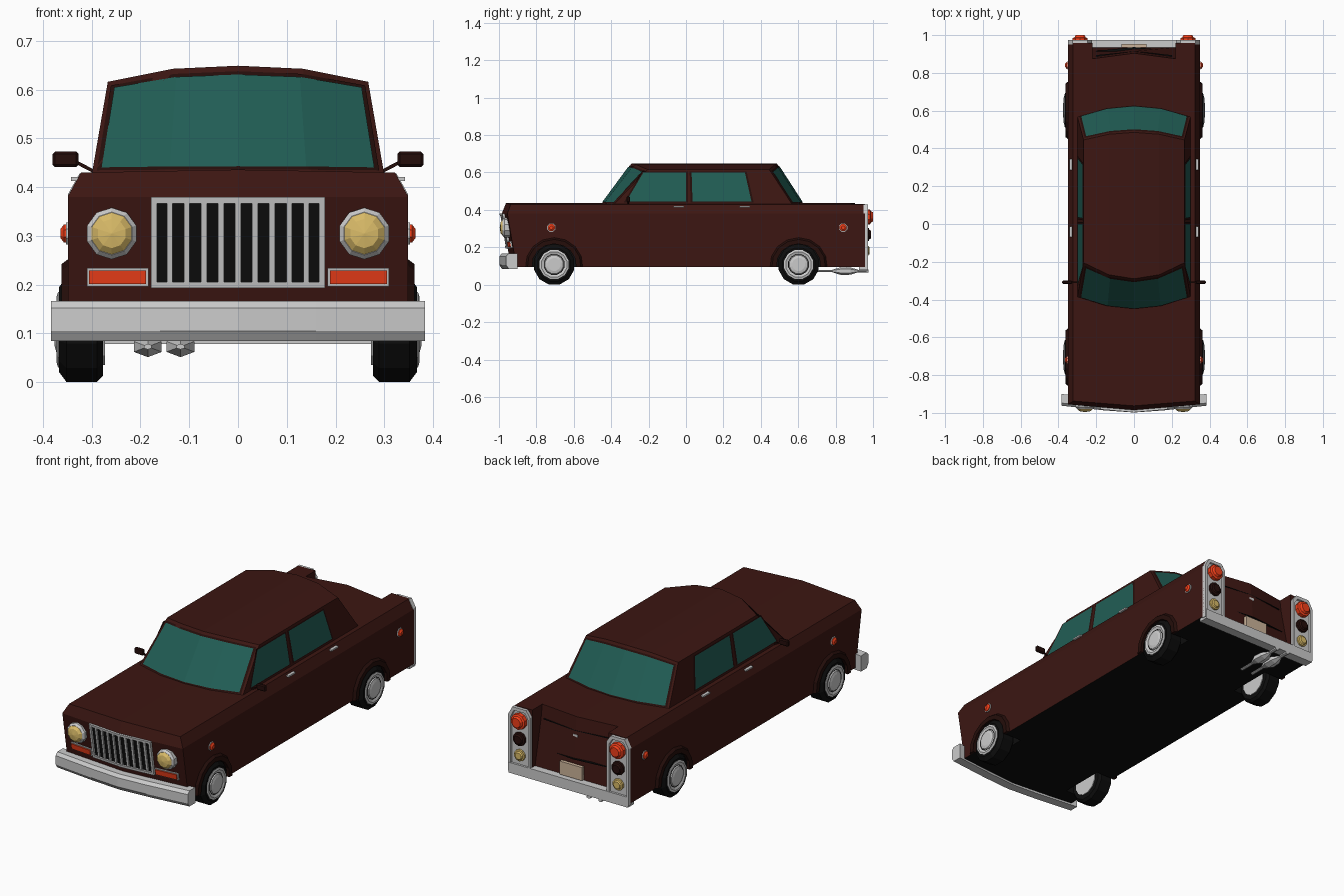
import bpy, bmesh, math
from mathutils import Vector

if "Cube" in bpy.data.objects:
    bpy.data.objects.remove(bpy.data.objects["Cube"])


def material(name, r, g, b):
    m = bpy.data.materials.new(name)
    m.diffuse_color = (r, g, b, 1)
    m.use_nodes = True
    m.node_tree.nodes["Principled BSDF"].inputs["Base Color"].default_value = m.diffuse_color
    return m


PAINT = material("maroon_paint", .045, .008, .006)
TRIM = material("dark_trim", .018, .004, .003)
BLACK = material("black_rubber", .004, .004, .004)
GLASS = material("green_glass", .015, .11, .09)
AMBER = material("orange_lens", .9, .05, .01)
LAMP = material("yellow_lens", .7, .5, .14)
TAN = material("tan_plate", .6, .45, .32)
CHROME = material("chrome", .55, .55, .55)


def loft(name, rings, mat, closed=True):
    """Skin a list of equal-length rings; closed gives a capped solid, otherwise a sheet."""
    bm = bmesh.new()
    vs = [[bm.verts.new(p) for p in r] for r in rings]
    n = len(rings[0])
    for a, b in zip(vs, vs[1:]):
        for i in range(n if closed else n - 1):
            j = (i + 1) % n
            bm.faces.new((a[i], a[j], b[j], b[i]))
    if closed:
        bm.faces.new(vs[0])
        bm.faces.new(vs[-1])
    bmesh.ops.remove_doubles(bm, verts=bm.verts, dist=1e-5)
    bmesh.ops.recalc_face_normals(bm, faces=bm.faces)
    me = bpy.data.meshes.new(name)
    bm.to_mesh(me)
    bm.free()
    me.materials.append(mat)
    ob = bpy.data.objects.new(name, me)
    bpy.context.collection.objects.link(ob)
    return ob


def box(name, x0, x1, y0, y1, z0, z1, mat):
    return loft(name, [[(x, y0, z0), (x, y0, z1), (x, y1, z1), (x, y1, z0)] for x in (x0, x1)], mat)


def lathe(name, centre, axis, profile, n, mat, squash=1):
    """Turn (radius, height) pairs around an axis."""
    q = Vector(axis).to_track_quat('Z', 'Y')
    rings = []
    for r, h in profile:
        ring = []
        for i in range(n):
            a = 2 * math.pi * (i + .5) / n
            p = q @ Vector((max(r, 1e-4) * math.cos(a), max(r, 1e-4) * math.sin(a), h))
            p.z *= squash
            ring.append(Vector(centre) + p)
        rings.append(ring)
    return loft(name, rings, mat)


def nose(x, z):
    """Y of the V-shaped, undercut front face."""
    return -.985 + .03 * abs(x) / .349 + (.38 - z) * .17


def nose_block(name, x0, x1, z0, z1, out, mat):
    xs = (x0, 0, x1) if x0 < 0 < x1 else (x0, x1)
    return loft(name, [[(x, nose(x, z0) - out, z0), (x, nose(x, z1) - out, z1),
                        (x, nose(x, z1) + .02, z1), (x, nose(x, z0) + .02, z0)] for x in xs], mat)


# Lower body: side profile swept over the width
rings = []
for x, top in ((-.349, .381), (-.322, .43), (0, .436), (.322, .43), (.349, .381)):
    rings.append([(x, nose(x, .38) + .4 * (top - .38), top), (x, nose(x, .38), .38), (x, nose(x, .095), .095),
                  (x, .957, .095), (x, .957, .38), (x, .957, top)])
body = loft("body", rings, PAINT)
body.data.materials.append(BLACK)
for p in body.data.polygons:
    p.material_index = int(p.normal.z < -.9)

# Cut the wheel wells and the recess for the boot panel
WHEELS = [(s, y) for s in (-1, 1) for y in (-.705, .602)]
cutters = []
for s, y in WHEELS:
    c = lathe("well_cutter", (s * .25, y, .11), (s, 0, 0), [(.122, 0), (.122, .2)], 16, PAINT)
    c.data.materials.append(BLACK)
    for p in c.data.polygons:
        p.material_index = 1
    cutters.append(c)
cutters.append(loft("boot_cutter", [[(x, y, .5), (x, y + .02, .36), (x, .935, .13), (x, 1.1, .13), (x, 1.1, .5)]
                                    for x, y in ((-.22, .865), (0, .895), (.22, .865))], PAINT))
for c in cutters:
    c.hide_render = True
    m = body.modifiers.new("cut", 'BOOLEAN')
    m.object, m.operation, m.solver = c, 'DIFFERENCE', 'EXACT'
dg = bpy.context.evaluated_depsgraph_get()
cut = bpy.data.meshes.new_from_object(body.evaluated_get(dg))
body.modifiers.clear()
body.data = cut
for c in cutters:
    bpy.data.objects.remove(c)


# Cabin with bowed front and rear
def cab(u, t, rear, off=0):
    u2 = u * u
    a, b = (.63 - .06 * u2, .485 - .04 * u2) if rear else (-.455 + .065 * u2, -.29 + .085 * u2)
    z = .425 + t * (.224 - .033 * abs(u) ** 2.4)
    return (u * (.30 - .033 * t), a + (b - a) * t + (off if rear else -off), z)


COLS = (-1, -.5, 0, .5, 1)
loft("cabin", [[cab(u, 0, 0), cab(u, 1, 0), cab(u, 1, 1), cab(u, 0, 1)] for u in COLS], PAINT)
for rear, name in enumerate(("windscreen", "rear_window")):
    for part, w, t0, t1, off, mat in (("_trim", .97, .05, .95, .002, TRIM), ("", .94, .08, .92, .005, GLASS)):
        loft(name + part, [[cab(u * w, t, rear, off) for u in COLS] for t in (t0, t1)], mat, False)

# Side windows
PANES = {"front_side": ((-.32, .445), (-.228, .60), (0, .60), (0, .445)),
         "rear_side": ((.035, .445), (.03, .60), (.315, .60), (.35, .445))}
for s in (-1, 1):
    for name, pts in PANES.items():
        cy = sum(p[0] for p in pts) / 4
        for part, k, off, mat in (("_trim", 1.07, .0015, TRIM), ("_window", 1, .003, GLASS)):
            q = [(cy + (y - cy) * k, .5225 + (z - .5225) * k) for y, z in pts]
            v = [(s * (.30 - .033 * (z - .425) / .191 + off), y, z) for y, z in q]
            loft(name + part, [[v[0], v[1]], [v[3], v[2]]], mat, False)

# Wheels and arch flares
for s, y in WHEELS:
    ax = (s, 0, 0)
    lathe("tyre", (s * .277, y, .108), ax, [(.098, 0), (.111, .012), (.111, .075), (.09, .09)], 12, BLACK)
    lathe("rim", (s * .36, y, .108), ax, [(.08, 0), (.08, .009), (.07, .012), (.055, .006),
                                         (.05, .012), (.035, .016)], 12, CHROME)
    lathe("rim_back", (s * .273, y, .108), ax, [(.075, 0), (.075, .01)], 12, CHROME)
    arc = []
    for i in range(9):
        a = math.radians(-5 + i * 190 / 8)
        c, d = math.cos(a), math.sin(a)
        arc.append([(s * x, y + r * c, max(.095, .105 + r * d * .96))
                    for x, r in ((.34, .118), (.362, .118), (.362, .143), (.349, .153), (.34, .153))])
    loft("wheel_arch", arc, TRIM)

# Grille
nose_block("grille_back", -.175, .175, .197, .378, .001, BLACK)
for z0, z1 in ((.193, .206), (.367, .38)):
    nose_block("grille_frame", -.178, .178, z0, z1, .012, CHROME)
for x in (-.172, .172):
    nose_block("grille_frame_side", x - .006, x + .006, .2, .375, .012, CHROME)
for i in range(-4, 5):
    nose_block("grille_bar", i * .035 - .006, i * .035 + .006, .2, .372, .009, CHROME)

# Front bumper
prof = ((0, .105), (0, .152), (.014, .167), (.062, .167), (.062, .085), (.014, .085))
loft("front_bumper", [[(x, -.998 + .036 * (abs(x) / .383) ** 1.3 + d, z) for d, z in prof]
                      for x in (-.383, -.16, 0, .16, .383)], CHROME)

# Paired details
for s in (-1, 1):
    # headlights and indicators
    y = nose(.26, .305)
    lathe("headlight_ring", (s * .259, y + .015, .305), (0, -1, 0), [(.053, 0), (.053, .035), (.044, .045)], 10, CHROME)
    lathe("headlight", (s * .259, y + .01, .305), (0, -1, 0), [(.043, 0), (.043, .04), (.03, .051), (0, .056)], 10, LAMP)
    a, b = sorted((s * .184, s * .31))
    nose_block("indicator_frame", a, b, .196, .234, .008, CHROME)
    nose_block("indicator", a + .005, b - .005, .201, .229, .014, AMBER)
    # side markers and door handles
    for y in (-.72, .84):
        lathe("marker_ring", (s * .345, y, .305), (s, 0, 0), [(.024, 0), (.024, .008)], 8, CHROME)
        lathe("side_marker", (s * .345, y, .305), (s, 0, 0), [(.02, 0), (.02, .012), (.01, .019)], 8, AMBER)
    for y in (-.04, .315):
        a, b = sorted((s * .325, s * .342))
        box("door_handle", a, b, y - .028, y + .028, .413, .421, CHROME)
    # mirrors
    a, b = sorted((s * .327, s * .38))
    mirror = box("mirror", a, b, -.318, -.3, .441, .473, TRIM)
    bev = mirror.modifiers.new("bevel", 'BEVEL')
    bev.width, bev.segments = .005, 1
    loft("mirror_arm", [[(s * x, -.309 + i, z + j) for i, j in ((-.004, -.004), (.004, -.004), (.004, .004), (-.004, .004))]
                        for x, z in ((.295, .432), (.335, .453))], TRIM)
    # tail-light housing with sunken face
    out = ((.222, .088), (.349, .088), (.349, .385), (.325, .428), (.245, .428), (.222, .395))
    rings = [[(s * (.2855 + (x - .2855) * kx), y, .258 + (z - .258) * kz) for x, z in out]
             for kx, kz, y in ((1, 1, .95), (1, 1, .973), (.8, .9, .973), (.78, .89, .963))]
    loft("tail_housing", rings, CHROME)
    for name, z, r, h, mat in (("brake_light", .362, .041, .04, AMBER), ("dark_light", .268, .035, .028, TRIM),
                               ("reverse_light", .182, .03, .022, LAMP)):
        lathe(name, (s * .2855, .96, z), (0, 1, 0), [(r, 0), (r, h * .6), (r * .75, h * .7), (r * .6, h)], 10, mat)

# Rear bumper bar, plate and boot lock
box("rear_bumper", -.345, .345, .925, .974, .078, .132, CHROME)
box("number_plate", -.065, .065, .935, .953, .136, .205, TAN)
box("boot_lock", -.014, .014, .88, .917, .335, .348, CHROME)
for z in (.365, .225):
    y = .885 + (.36 - z) * .16
    loft("boot_seam", [[(x, v + dy, z + dz) for dy, dz in ((0, 0), (.035, 0), (.035, .003), (0, .003))]
                       for x, v in ((-.2, y - .025), (0, y - .005), (.2, y - .025))], BLACK)

# Twin exhausts with squashed silencers
for x in (-.185, -.118):
    lathe("exhaust", (x, .70, .073), (0, 1, 0), [(.009, 0), (.009, .08), (.033, .13), (.03, .18), (.01, .22), (.012, .275)],
          6, CHROME, .65)
